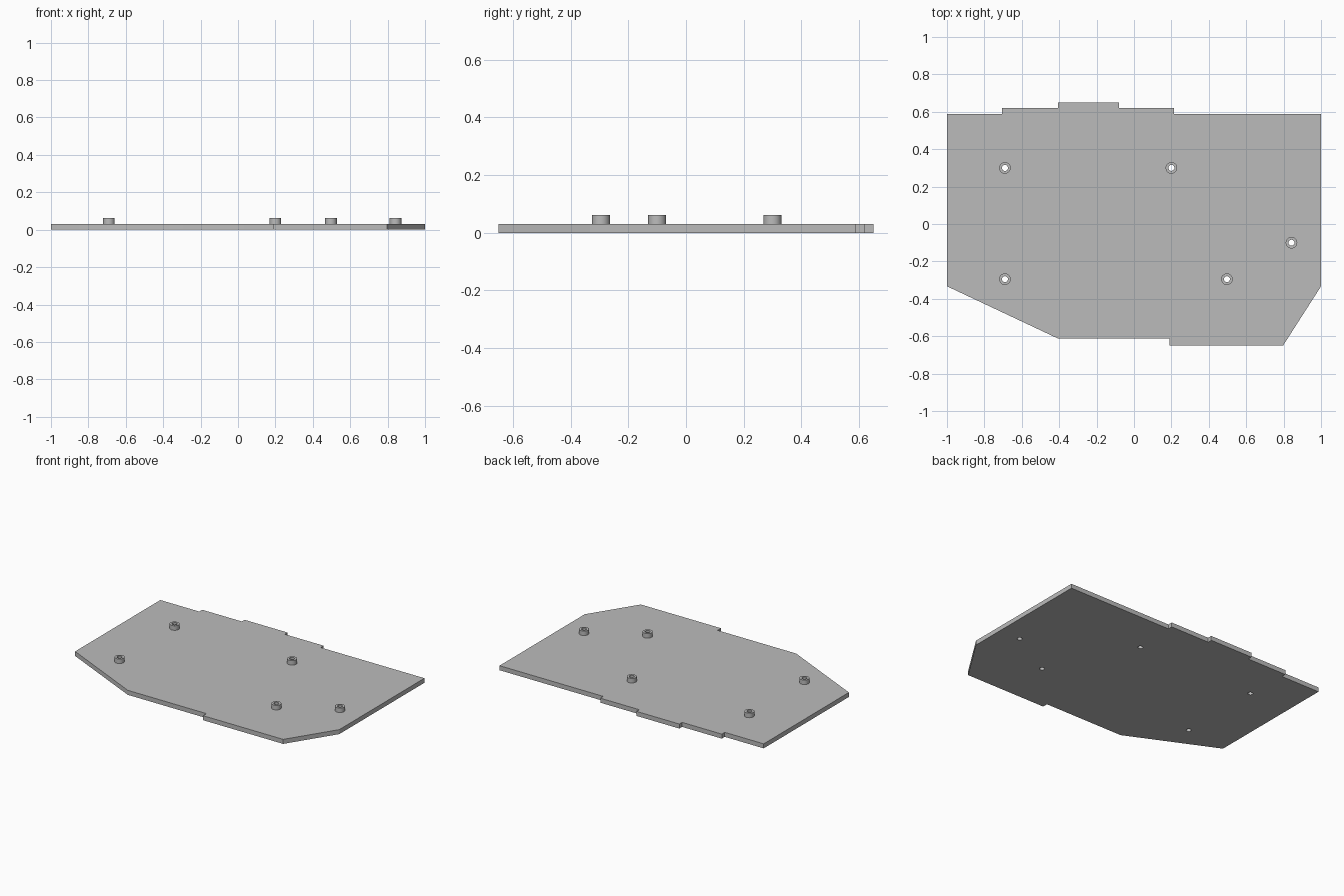
import bpy
import math

cube = bpy.data.objects.get("Cube")
if cube:
    bpy.data.objects.remove(cube, do_unlink=True)

PLATE_TOP, BOSS_TOP = 0.031, 0.062
BOSS_R, HOLE_R, SIDES = 0.031, 0.016, 32

grey = bpy.data.materials.new("plain grey")
grey.use_nodes = True
grey.diffuse_color = (0.5, 0.5, 0.5, 1)
grey.node_tree.nodes["Principled BSDF"].inputs["Base Color"].default_value = (0.5, 0.5, 0.5, 1)


def circle(cx, cy, r):
    steps = [2 * math.pi * i / SIDES for i in range(SIDES)]
    return [(cx + r * math.cos(a), cy + r * math.sin(a)) for a in steps]


def extrude_profile(name, loops, z0, z1):
    """Fill closed loops (inner loops become holes) and extrude from z0 to z1."""
    curve = bpy.data.curves.new(name, "CURVE")
    curve.dimensions = "2D"
    curve.fill_mode = "BOTH"
    curve.extrude = (z1 - z0) / 2
    for loop in loops:
        spline = curve.splines.new("POLY")
        spline.points.add(len(loop) - 1)
        for point, (x, y) in zip(spline.points, loop):
            point.co = (x, y, 0, 1)
        spline.use_cyclic_u = True
    obj = bpy.data.objects.new(name, curve)
    obj.location.z = (z0 + z1) / 2
    bpy.context.collection.objects.link(obj)
    bpy.ops.object.select_all(action="DESELECT")
    obj.select_set(True)
    bpy.context.view_layer.objects.active = obj
    bpy.ops.object.convert(target="MESH")
    obj = bpy.context.object
    # Weld caps to walls so edges and normals are consistent
    bpy.ops.object.mode_set(mode="EDIT")
    bpy.ops.mesh.select_all(action="SELECT")
    bpy.ops.mesh.remove_doubles(threshold=0.0001)
    bpy.ops.mesh.normals_make_consistent(inside=False)
    bpy.ops.object.mode_set(mode="OBJECT")
    obj.data.materials.clear()
    obj.data.materials.append(grey)
    bpy.ops.object.shade_smooth_by_angle(angle=math.radians(30))
    return obj


# Plate outline: stepped back edge, cut front corners, front lip
outline = [
    (-1, -0.333), (-0.405, -0.613), (0.19, -0.613), (0.19, -0.65),
    (0.797, -0.65), (1, -0.333), (1, 0.588), (0.215, 0.588),
    (0.215, 0.62), (-0.08, 0.62), (-0.08, 0.65), (-0.405, 0.65),
    (-0.405, 0.62), (-0.705, 0.62), (-0.705, 0.588), (-1, 0.588),
]
mounts = {
    "back_right": (-0.69, 0.30), "back_middle": (0.20, 0.30),
    "left": (0.842, -0.10), "front_right": (-0.69, -0.295),
    "front_left": (0.497, -0.295),
}

# Plate with screw holes right through
extrude_profile("base_plate",
                [outline] + [circle(x, y, HOLE_R) for x, y in mounts.values()],
                0, PLATE_TOP)

# Hollow standoffs around the holes
for place, (x, y) in mounts.items():
    extrude_profile(place + "_standoff",
                    [circle(x, y, BOSS_R), circle(x, y, HOLE_R)],
                    PLATE_TOP, BOSS_TOP)
